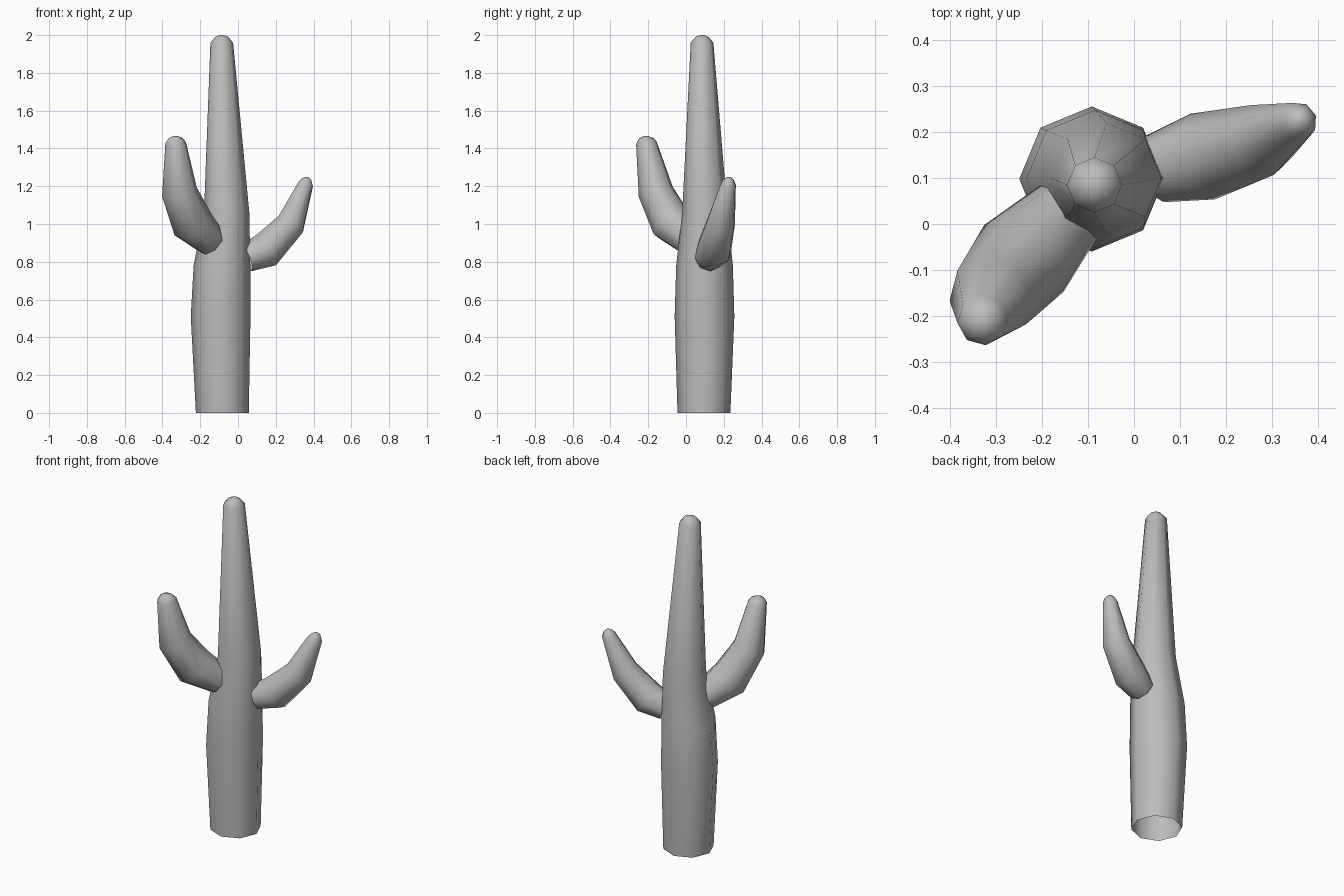
import bpy, bmesh, math
from mathutils import Vector

SIDES = 8

if "Cube" in bpy.data.objects:
    bpy.data.objects.remove(bpy.data.objects["Cube"])

grey = bpy.data.materials.new("plain grey")
grey.use_nodes = True
grey.diffuse_color = (0.5, 0.5, 0.5, 1)
grey.node_tree.nodes["Principled BSDF"].inputs["Base Color"].default_value = (0.5, 0.5, 0.5, 1)


def make_stem(name, rings, side, level=False):
    """Skin eight-sided rings (x, y, z, radius); open at the root, closed at the tip."""
    bm = bmesh.new()
    centres = [Vector(r[:3]) for r in rings]
    side = Vector(side).normalized()
    loops = []
    for i, (c, ring) in enumerate(zip(centres, rings)):
        ahead = centres[min(i + 1, len(rings) - 1)] - c
        behind = c - centres[max(i - 1, 0)]
        axis = Vector((0, 0, 1)) if level else (ahead.normalized() + behind.normalized()).normalized()
        u = (side - axis * side.dot(axis)).normalized()
        v = axis.cross(u)
        angles = [2 * math.pi * k / SIDES for k in range(SIDES)]
        loops.append([bm.verts.new(c + ring[3] * (u * math.cos(a) + v * math.sin(a))) for a in angles])
    for low, high in zip(loops, loops[1:]):
        for k in range(SIDES):
            n = (k + 1) % SIDES
            bm.faces.new((low[k], low[n], high[n], high[k]))
    bm.faces.new(loops[-1])
    for f in bm.faces:
        f.smooth = True
    mesh = bpy.data.meshes.new(name)
    bm.to_mesh(mesh)
    bm.free()
    mesh.materials.append(grey)
    obj = bpy.data.objects.new(name, mesh)
    bpy.context.collection.objects.link(obj)
    return obj


# Trunk: bulges low down, then tapers to a rounded tip
make_stem("trunk", [
    (-0.083, 0.095, 0.0, 0.14),
    (-0.092, 0.098, 0.51, 0.158),
    (-0.085, 0.098, 0.78, 0.15),
    (-0.060, 0.100, 1.06, 0.12),
    (-0.086, 0.085, 1.96, 0.06),
    (-0.086, 0.085, 1.99, 0.035),
    (-0.086, 0.085, 2.0, 0.012),
], (1, 0, 0), level=True)

# Right arm: thick, reaches forward and bends upright
make_stem("right_arm", [
    (-0.145, 0.025, 0.91, 0.085),
    (-0.24, -0.075, 1.0, 0.113),
    (-0.31, -0.16, 1.17, 0.095),
    (-0.33, -0.21, 1.43, 0.055),
    (-0.33, -0.212, 1.455, 0.037),
    (-0.33, -0.212, 1.466, 0.012),
], (0.78, -0.62, 0))

# Left arm: thinner and lower, leans outward
make_stem("left_arm", [
    (0.045, 0.12, 0.82, 0.075),
    (0.15, 0.147, 0.862, 0.097),
    (0.28, 0.183, 1.0, 0.08),
    (0.358, 0.224, 1.21, 0.042),
    (0.362, 0.226, 1.235, 0.028),
    (0.363, 0.227, 1.248, 0.01),
], (0.3, -0.95, 0))
